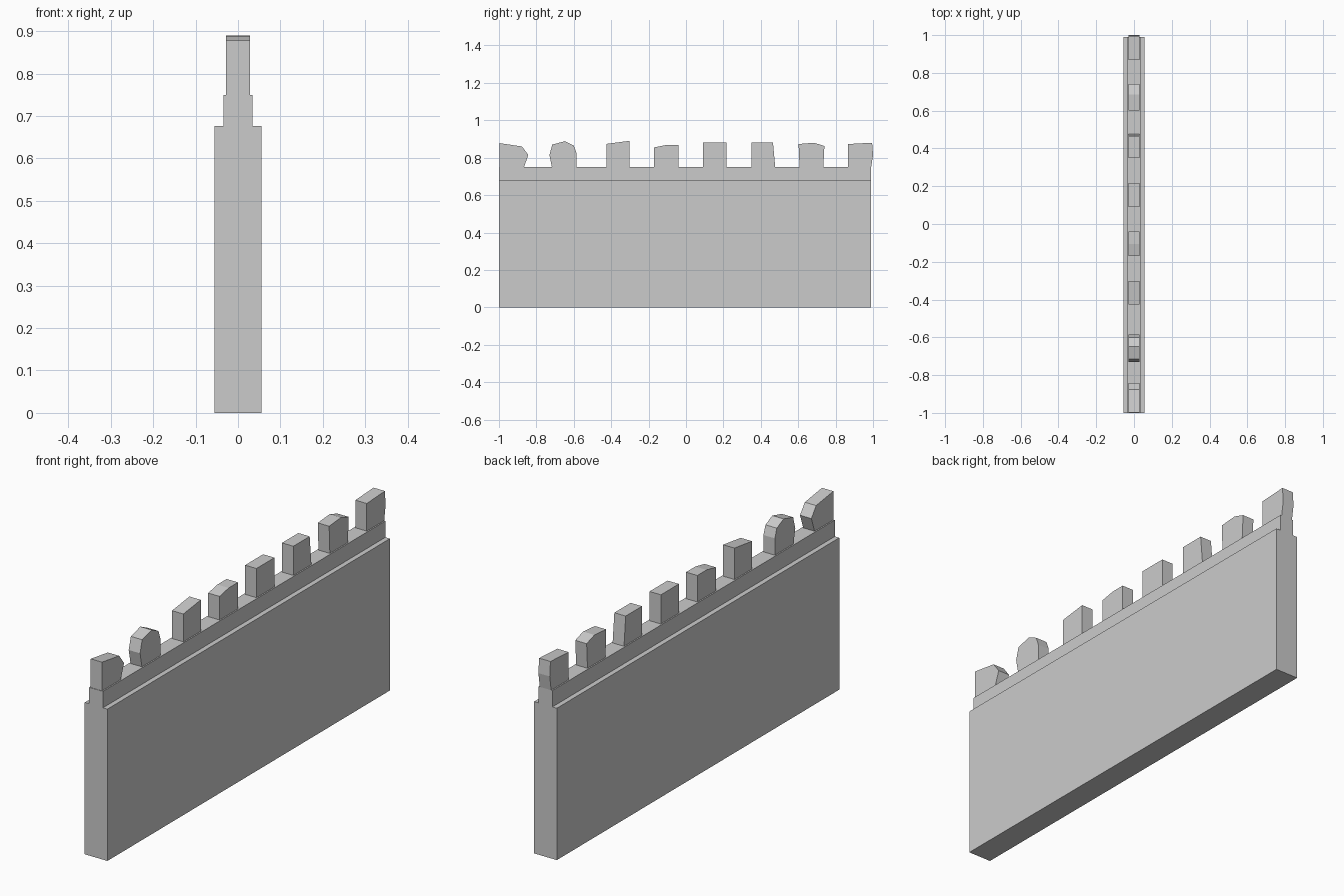
import bpy, bmesh

if "Cube" in bpy.data.objects:
    bpy.data.objects.remove(bpy.data.objects["Cube"])


def prism(name, profile, to_3d, a, b):
    """Closed solid from a 2D profile swept between positions a and b."""
    bm = bmesh.new()
    near = [bm.verts.new(to_3d(u, v, a)) for u, v in profile]
    far = [bm.verts.new(to_3d(u, v, b)) for u, v in profile]
    bm.faces.new(near)
    bm.faces.new(far[::-1])
    n = len(profile)
    for i in range(n):
        j = (i + 1) % n
        bm.faces.new((near[j], near[i], far[i], far[j]))
    bmesh.ops.recalc_face_normals(bm, faces=bm.faces)
    mesh = bpy.data.meshes.new(name)
    bm.to_mesh(mesh)
    bm.free()
    obj = bpy.data.objects.new(name, mesh)
    bpy.context.collection.objects.link(obj)
    return obj


# Wall: stepped cross-section (x, z) run along y
half = [(0.056, 0), (0.056, 0.677), (0.034, 0.677), (0.034, 0.75)]
section = half + [(-x, z) for x, z in reversed(half)]
prism("wall", section, lambda x, z, y: (x, y, z), -1.0, 0.99)

# Battlements: weathered outlines (y, z), from the bottom left over the top
BASE = 0.75
outlines = [
    [(-0.998, BASE), (-0.998, 0.878), (-0.877, 0.86), (-0.843, 0.815), (-0.866, BASE)],
    [(-0.717, BASE), (-0.73, 0.815), (-0.715, 0.87), (-0.648, 0.888),
     (-0.6, 0.865), (-0.586, 0.825), (-0.586, BASE)],
    [(-0.425, BASE), (-0.425, 0.874), (-0.302, 0.89), (-0.302, BASE)],
    [(-0.17, BASE), (-0.17, 0.855), (-0.105, 0.868), (-0.04, 0.868), (-0.04, BASE)],
    [(0.09, BASE), (0.09, 0.88), (0.217, 0.88), (0.217, BASE)],
    [(0.35, BASE), (0.35, 0.88), (0.465, 0.88), (0.477, BASE)],
    [(0.607, BASE), (0.602, 0.873), (0.685, 0.88), (0.74, 0.862), (0.734, BASE)],
    [(0.867, BASE), (0.867, 0.873), (0.995, 0.88), (1.0, 0.815), (0.99, BASE)],
]
for i, outline in enumerate(outlines, 1):
    prism(f"battlement_{i}", outline, lambda y, z, x: (x, y, z), -0.028, 0.028)
